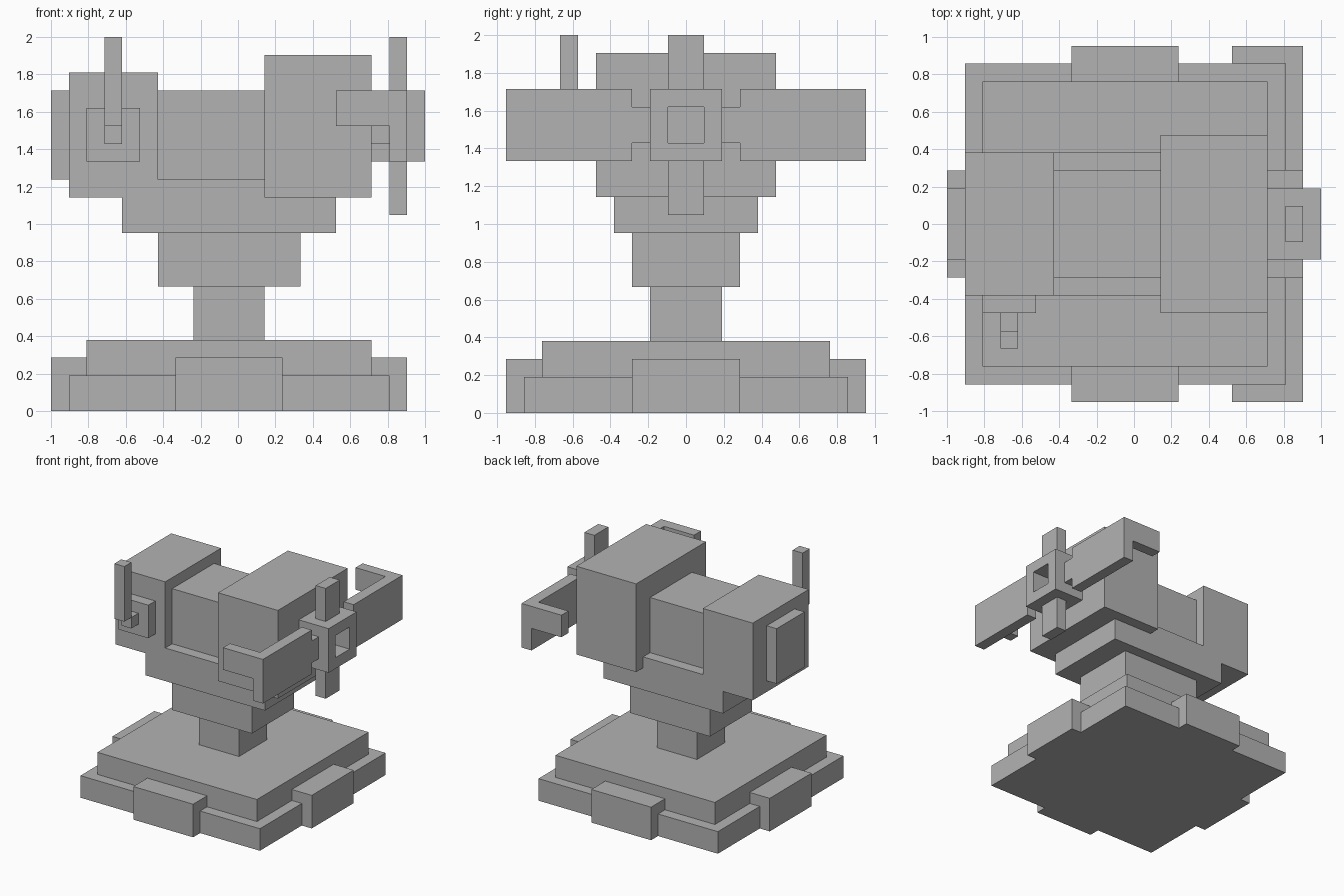
import bpy
import bmesh
from mathutils import Vector

cube = bpy.data.objects.get("Cube")
if cube:
    bpy.data.objects.remove(cube, do_unlink=True)

U = 2 / 21                       # grid step of the blocky design
ORIGIN = Vector((10.5, 10, 0))   # grid point that lies on the world origin

grey = bpy.data.materials.new("plain grey")
grey.use_nodes = True
COLOUR = (0.45, 0.45, 0.45, 1)
grey.diffuse_color = COLOUR
grey.node_tree.nodes["Principled BSDF"].inputs["Base Color"].default_value = COLOUR


def block(name, x, y, z):
    """Box from grid ranges along each axis."""
    low, high = (Vector(c) for c in zip(x, y, z))
    bm = bmesh.new()
    bmesh.ops.create_cube(bm, size=1)
    for v in bm.verts:
        v.co = (Vector(b if s > 0 else a for a, b, s in zip(low, high, v.co)) - ORIGIN) * U
    mesh = bpy.data.meshes.new(name)
    bm.to_mesh(mesh)
    bm.free()
    mesh.materials.append(grey)
    obj = bpy.data.objects.new(name, mesh)
    bpy.context.collection.objects.link(obj)
    return obj


def block_pair(name, x, y, z):
    """Front box and its mirror image at the back."""
    block("front_" + name, x, y, z)
    block("back_" + name, x, (20 - y[1], 20 - y[0]), z)


# Stepped base with a raised tab on every side
block("base_slab", (1, 19), (1, 19), (0, 2))
block("base_step", (2, 18), (2, 18), (2, 4))
block_pair("base_tab", (7, 13), (0, 2), (0, 3))
block("right_base_tab", (0, 2), (7, 13), (0, 3))
block("left_base_tab", (18, 20), (7, 13), (0, 3))

# Widening pedestal
block("stem", (8, 12), (8, 12), (4, 7))
block("collar", (6, 14), (7, 13), (7, 10))
block("cradle", (4, 16), (6, 14), (10, 13))

# Head
block("head_core", (6, 12), (7, 13), (13, 18))
block("rear_housing", (1, 6), (6, 14), (12, 19))
block("main_housing", (12, 18), (5, 15), (12, 20))
block("end_plate", (0, 1), (8, 12), (13, 18))

# Aerial on the rear housing
block("aerial_plate", (2, 5), (5, 6), (14, 17))
block("aerial_bracket", (3, 4), (4, 5), (15, 16))
block("aerial_rod", (3, 4), (3, 4), (16, 21))

# Hollow emitter
block("emitter_back", (18, 19), (8, 12), (14, 18))
block_pair("emitter_wall", (19, 21), (8, 9), (14, 18))
block("emitter_floor", (19, 21), (9, 11), (14, 15))
block("emitter_roof", (19, 21), (9, 11), (17, 18))
block("upper_fin", (19, 20), (9, 11), (18, 21))
block("lower_fin", (19, 20), (9, 11), (11, 14))

# Side panels with hooked ends
block_pair("panel_strut", (18, 20), (7, 8), (15, 17))
block_pair("panel", (19, 20), (0, 7), (14, 18))
block_pair("panel_hook", (16, 19), (0, 1), (16, 18))
